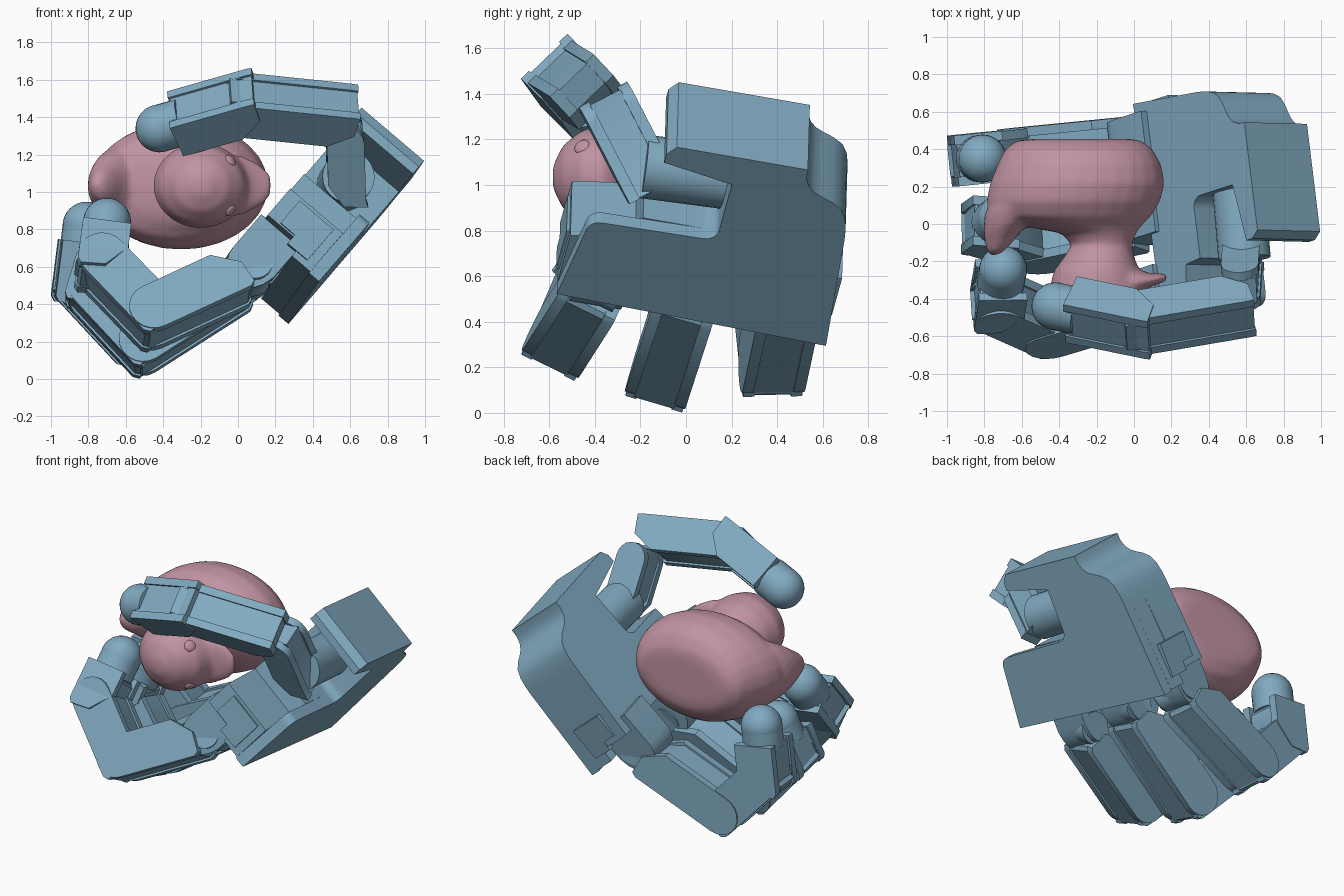
import bpy, bmesh, math
from mathutils import Vector as V

if "Cube" in bpy.data.objects:
    bpy.data.objects.remove(bpy.data.objects["Cube"])

def material(name, col):
    m = bpy.data.materials.new(name)
    m.diffuse_color = (*col, 1)
    m.use_nodes = True
    m.node_tree.nodes["Principled BSDF"].inputs["Base Color"].default_value = m.diffuse_color
    return m

BLUE = material("blue_plastic", (0.22, 0.40, 0.53))
PINK = material("pink_rubber", (0.53, 0.29, 0.36))

def finish(name, bm, mat, angle=35):
    bmesh.ops.recalc_face_normals(bm, faces=bm.faces)
    me = bpy.data.meshes.new(name)
    bm.to_mesh(me)
    bm.free()
    ob = bpy.data.objects.new(name, me)
    bpy.context.collection.objects.link(ob)
    me.materials.append(mat)
    bpy.ops.object.select_all(action='DESELECT')
    ob.select_set(True)
    bpy.context.view_layer.objects.active = ob
    bpy.ops.object.shade_smooth_by_angle(angle=math.radians(angle))
    return ob

def prism(bm, pts, o, ex, ey, ez, z0, z1):
    """Extrude a 2D profile in the frame (o, ex, ey, ez) from z0 to z1."""
    rows = [[bm.verts.new(o + ex * p[0] + ey * p[1] + ez * z) for p in pts] for z in (z0, z1)]
    bm.faces.new(rows[0])
    bm.faces.new(rows[1][::-1])
    for i in range(len(pts)):
        j = (i + 1) % len(pts)
        bm.faces.new((rows[0][i], rows[0][j], rows[1][j], rows[1][i]))

def arc(cx, cy, r, a0, a1, n=8):
    return [(cx + r * math.cos(math.radians(a0 + (a1 - a0) * i / n)),
             cy + r * math.sin(math.radians(a0 + (a1 - a0) * i / n))) for i in range(n + 1)]

def loft(bm, rings):
    for a, b in zip(rings, rings[1:]):
        for i in range(len(a)):
            j = (i + 1) % len(a)
            bm.faces.new((a[i], a[j], b[j], b[i]))
    bm.faces.new(rings[0])
    bm.faces.new(rings[-1])

# palm frame: u towards the fingers, v across, n out of the palm
T = V((0.995, -0.04, 1.166))
u = V((-0.637, -0.206, -0.742)).normalized()
v = V((-0.12, 0.978, -0.17))
v = (v - u * v.dot(u)).normalized()
n = v.cross(u)

def palm_pt(a, b, c):
    return T + u * a + v * b + n * c

shoulder = [(0, 0), (0, 0.588), (0.05, 0.592), (0.09, 0.61), (0.12, 0.64), (0.14, 0.68),
            (0.16, 0.73), (0.19, 0.775), (0.24, 0.805), (0.30, 0.82), (0.36, 0.828)]
wrist = [(0.158, 0.28), (0.10, -0.036), (0.05, -0.036)]
notch = arc(0.43, 0.22, 0.06, 0, 90, 5)
lobe_full = arc(0.56, -0.23, 0.06, 270, 180, 5)
lobe_cut = [(0.66, -0.34), (0.61, -0.06), (0.49, -0.05)]

def palm_outline(end, lobe):
    return shoulder + [(end + 0.03, 0.874), (end, -0.34)] + lobe + notch + wrist

# palm: back plate and thicker inner block
bm = bmesh.new()
prism(bm, palm_outline(0.945, lobe_full), T, u, v, n, 0, 0.07)
prism(bm, palm_outline(0.935, lobe_cut), T, u, v, n, 0.07, 0.2)
prism(bm, palm_outline(0.85, lobe_cut), T, u, v, n, 0.2, 0.44)
finish("palm", bm, BLUE)

# stepped covers on both sides of the palm end
for tag, b, s in (("inner", -0.34, -1), ("outer", 0.868, 1)):
    bm = bmesh.new()
    prism(bm, [(0.68, 0.12), (0.90, 0.12), (0.90, 0.26), (0.84, 0.26), (0.84, 0.36), (0.68, 0.36)],
          T + v * b, u, n, v * s, -0.03, 0.014)
    finish(tag + "_side_cover", bm, BLUE)

def barrel(name, p, q, r):
    d = (q - p).normalized()
    x = d.orthogonal().normalized()
    bm = bmesh.new()
    prism(bm, arc(0, 0, r, 0, 345, 23), p, x, d.cross(x), d, 0, (q - p).length)
    finish(name, bm, BLUE)

def link(name, p, q, w, hw, h, tip=False, start=-0.10):
    """One finger bone: two side plates, a slightly recessed core, and a pad on the last one."""
    d = (q - p).normalized()
    L = (q - p).length
    w = (w - d * w.dot(d)).normalized()
    t = w.cross(d)
    e = L - 0.09 if tip else L
    end = [(e, -h), (e, h)] if tip else arc(L, 0, h, -90, 90, 10)
    side = [(start, -0.11), (start + 0.03, -h)] + end + [(start + 0.14, h), (start + 0.01, 0.02)]
    bm = bmesh.new()
    for s in (-1, 1):
        prism(bm, side, p, d, t, w * s, hw - 0.05, hw)
    k = h - 0.012
    e = e - 0.01 if tip else L + 0.08
    prism(bm, [(start + 0.005, -0.1), (start + 0.03, -k), (e, -k), (e, k * 0.7), (e - 0.05, k),
               (start + 0.16, k), (start + 0.02, 0.02)], p, d, t, w, -hw + 0.045, hw - 0.045)
    finish(name, bm, BLUE)
    if tip:
        barrel(name + "_pad_base", q - d * 0.13, q, 0.127)
        bm = bmesh.new()
        bmesh.ops.create_uvsphere(bm, u_segments=32, v_segments=16, radius=0.128)
        bmesh.ops.translate(bm, verts=bm.verts, vec=q)
        finish(name + "_pad", bm, BLUE)

def digit(name, pts, widths, h, start):
    """Bones along a path that curls in one plane."""
    pts = [V(p) for p in pts]
    w = (pts[1] - pts[0]).cross(pts[2] - pts[1]).normalized()
    last = len(pts) - 2
    for i in range(last + 1):
        link(f"{name}_link_{i + 1}", pts[i], pts[i + 1], w, widths[i], h, i == last,
             start if i == 0 else -0.10)
    return w

fingers = {
    "first_finger": [(0.08, -0.38, 0.58), (-0.46, -0.54, 0.33), (-0.73, -0.42, 0.61), (-0.70, -0.245, 0.84)],
    "middle_finger": [(0.07, 0.02, 0.55), (-0.51, -0.10, 0.18), (-0.78, -0.02, 0.47), (-0.71, 0.03, 0.70)],
    "last_finger": [(0.02, 0.44, 0.50), (-0.59, 0.38, 0.22), (-0.85, 0.35, 0.50), (-0.81, 0.35, 0.82)],
}
for name, pts in fingers.items():
    w = digit(name, pts, (0.138, 0.130, 0.136), 0.13, 0.06)
    root = V(pts[0])
    barrel(name + "_root_pin", root - w * 0.11, root + w * 0.11, 0.1)
    # knuckle bracket joining the finger to the palm
    bm = bmesh.new()
    prism(bm, [(-0.24, -0.11), (-0.02, -0.11)] + arc(0.0, 0.03, 0.13, -70, 90, 8) + [(-0.24, 0.16)],
          root, u, n, v, -0.115, 0.115)
    finish(name + "_knuckle", bm, BLUE)

# thumb: swivel in the palm notch, short root bone and two long bones
barrel("thumb_swivel", palm_pt(0.33, 0.30, 0.25), palm_pt(0.35, -0.08, 0.25), 0.14)
w = digit("thumb", [(0.55, -0.44, 1.41), (0.02, -0.53, 1.465), (-0.42, -0.44, 1.34)], (0.134, 0.142), 0.113, -0.08)
link("thumb_root", V((0.58, -0.17, 1.02)), V((0.57, -0.32, 1.31)), w, 0.12, 0.10, start=-0.06)

# toy bird: body, neck and head as stacked ellipses; up is -y
def ring(bm, c, e1, e2, count=28):
    return [bm.verts.new(V(c) + V(e1) * math.cos(2 * math.pi * i / count)
                         + V(e2) * math.sin(2 * math.pi * i / count)) for i in range(count)]

bm = bmesh.new()
slices = [  # y, x min, x max, half width
    (0.455, -0.54, -0.02, 0.14), (0.445, -0.63, 0.04, 0.20), (0.40, -0.69, 0.10, 0.275),
    (0.32, -0.73, 0.145, 0.325), (0.22, -0.77, 0.165, 0.345), (0.12, -0.79, 0.14, 0.33),
    (0.04, -0.75, 0.09, 0.28), (-0.01, -0.60, 0.04, 0.22), (-0.05, -0.39, 0.01, 0.175),
    (-0.11, -0.335, -0.01, 0.15), (-0.17, -0.37, 0.00, 0.18), (-0.25, -0.43, 0.03, 0.215),
    (-0.36, -0.455, 0.055, 0.23), (-0.46, -0.42, 0.03, 0.205), (-0.54, -0.34, -0.05, 0.14),
    (-0.585, -0.24, -0.15, 0.05)]
loft(bm, [ring(bm, ((a + b) / 2, y, 1.035), ((b - a) / 2, 0, 0), (0, 0, r)) for y, a, b, r in slices])
# upturned tail
tail = [(-0.54, 0.22, 0.22, 0.24), (-0.61, 0.10, 0.19, 0.22), (-0.66, 0.0, 0.145, 0.17),
        (-0.705, -0.08, 0.09, 0.11), (-0.725, -0.135, 0.06, 0.075), (-0.735, -0.165, 0.025, 0.03)]
loft(bm, [ring(bm, (x, y, 1.035), (r, 0.3 * r, 0), (0, 0, rz)) for x, y, r, rz in tail])
# beak
beak = [(-0.08, -0.31, 0.10, 0.17), (0.02, -0.31, 0.07, 0.16), (0.09, -0.30, 0.035, 0.13),
        (0.14, -0.29, 0.026, 0.10), (0.18, -0.285, 0.02, 0.05)]
loft(bm, [ring(bm, (x, y, 1.035), (0, r, 0), (0, 0, rz)) for x, y, r, rz in beak])
bird = finish("toy_bird", bm, PINK, 180)
rm = bird.modifiers.new("blend", 'REMESH')
rm.mode = 'VOXEL'
rm.voxel_size = 0.014
rm.use_smooth_shade = True
sm = bird.modifiers.new("soften", 'SMOOTH')
sm.factor = 0.5
sm.iterations = 15

# eyes
for tag, s in (("upper", 1), ("lower", -1)):
    pos = V((-0.04, -0.455, 1.035 + 0.132 * s))
    d = (pos - V((-0.2, -0.36, 1.035))).normalized()
    bm = bmesh.new()
    bmesh.ops.create_uvsphere(bm, u_segments=20, v_segments=10, radius=0.037)
    for vert in bm.verts:
        vert.co = vert.co - d * vert.co.dot(d) * 0.5 + pos
    finish(tag + "_eye", bm, PINK)
